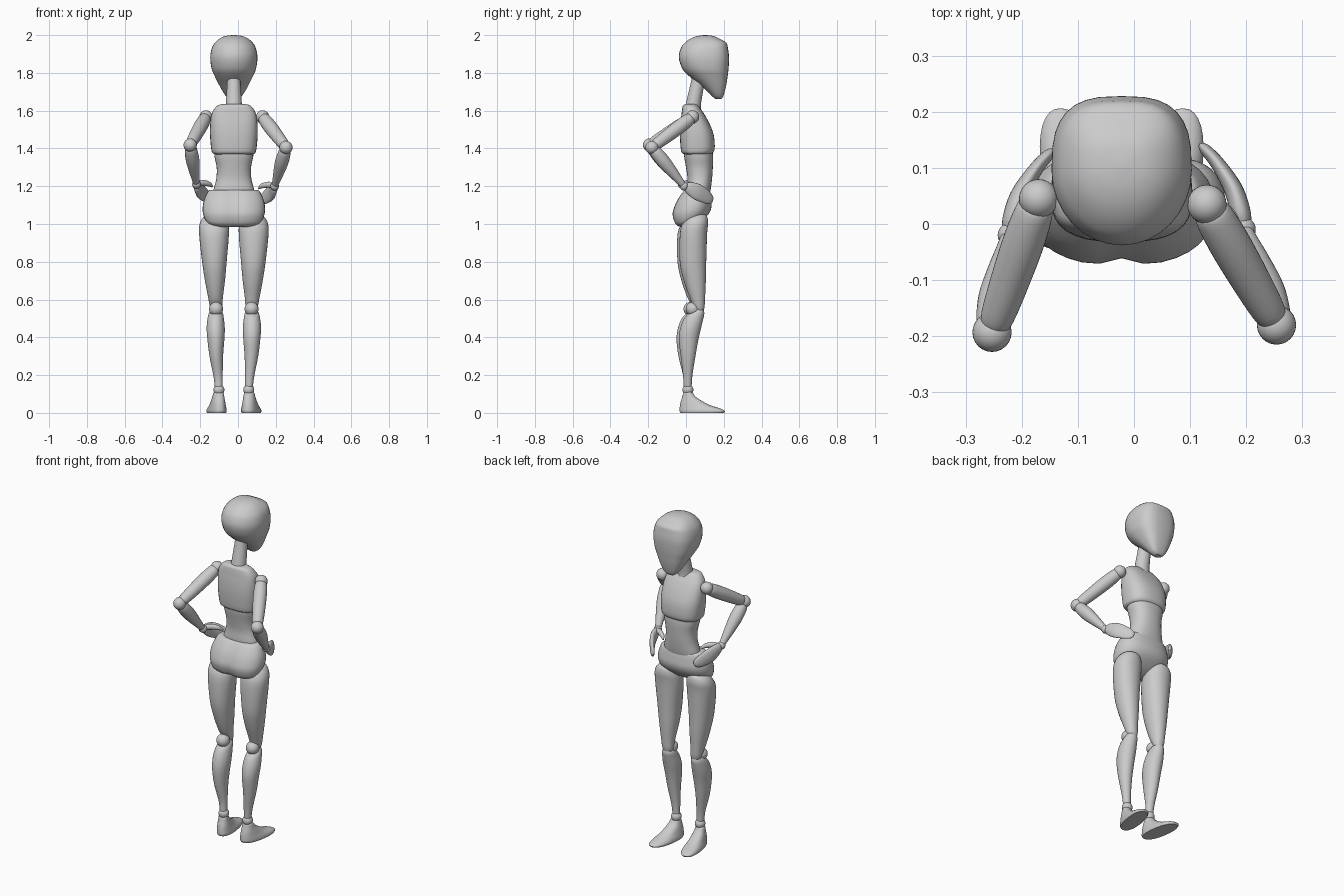
import bpy, bmesh, math
from mathutils import Vector

N = 32
CX = -0.022          # body symmetry plane


def smooth_rows(rows, k=4):
    """Catmull-Rom interpolation between profile rows"""
    out = []
    for i in range(len(rows) - 1):
        p0, p1 = rows[max(i - 1, 0)], rows[i]
        p2, p3 = rows[i + 1], rows[min(i + 2, len(rows) - 1)]
        for j in range(k):
            t = j / k
            out.append([0.5 * (2 * b + (c - a) * t + (2 * a - 5 * b + 4 * c - d) * t * t
                               + (3 * b - a - 3 * c + d) * t ** 3)
                        for a, b, c, d in zip(p0, p1, p2, p3)])
    out.append(list(rows[-1]))
    return out


def finish(name, bm):
    bmesh.ops.recalc_face_normals(bm, faces=bm.faces)
    me = bpy.data.meshes.new(name)
    bm.to_mesh(me)
    bm.free()
    ob = bpy.data.objects.new(name, me)
    bpy.context.collection.objects.link(ob)
    bpy.ops.object.select_all(action='DESELECT')
    ob.select_set(True)
    bpy.context.view_layer.objects.active = ob
    bpy.ops.object.shade_smooth_by_angle(angle=math.radians(40))
    return ob


def skin(name, rings):
    bm = bmesh.new()
    vs = [[bm.verts.new(p) for p in r] for r in rings]
    for a, b in zip(vs, vs[1:]):
        for i in range(N):
            j = (i + 1) % N
            bm.faces.new((a[i], a[j], b[j], b[i]))
    bm.faces.new(vs[0])
    bm.faces.new(vs[-1])
    return finish(name, bm)


def power(v, p):
    return math.copysign(abs(v) ** (2 / p), v)


def stack(name, rows, cx=CX, pf=2.3, pb=2.3, shear=0.0, cleft=0.0):
    """Horizontal sections: (z, half width, y back, y front, x offset)"""
    rings = []
    for z, hx, y0, y1, dx in smooth_rows([tuple(r) + (0,) * (5 - len(r)) for r in rows]):
        ring = []
        for i in range(N):
            a = 2 * math.pi * i / N
            c, s = math.cos(a), math.sin(a)
            p = pf if s > 0 else pb
            x = hx * power(c, p)
            y = (y0 + y1) / 2 + (y1 - y0) / 2 * power(s, p)
            if s < 0:
                y += cleft * math.exp(-(x / 0.03) ** 2)
            ring.append((cx + dx + x + shear * y, y, z))
        rings.append(ring)
    return skin(name, rings)


def tube(name, rows):
    """Sections along a path: (x, y, z, half thickness, half height)"""
    rows = smooth_rows(rows)
    pts = [Vector(r[:3]) for r in rows]
    rings = []
    for i, r in enumerate(rows):
        t = (pts[min(i + 1, len(pts) - 1)] - pts[max(i - 1, 0)]).normalized()
        u = t.cross(Vector((0, 0, 1))).normalized()
        v = u.cross(t)
        rings.append([pts[i] + u * r[3] * math.cos(2 * math.pi * k / N)
                      + v * r[4] * math.sin(2 * math.pi * k / N) for k in range(N)])
    return skin(name, rings)


def limb(name, a, b, prof):
    a, b = Vector(a), Vector(b)
    return tube(name, [tuple(a.lerp(b, t)) + (r, r) for t, r in prof])


def ball(name, c, r):
    bm = bmesh.new()
    bmesh.ops.create_uvsphere(bm, u_segments=24, v_segments=16, radius=r)
    bmesh.ops.translate(bm, verts=bm.verts, vec=c)
    return finish(name, bm)


# Head with flattened face mask
stack("head", [(1.662, .022, .155, .188), (1.675, .04, .14, .197), (1.70, .058, .115, .205),
               (1.74, .08, .07, .214), (1.78, .1, .02, .22), (1.82, .117, -.018, .225),
               (1.88, .125, -.038, .228), (1.93, .117, -.028, .222), (1.96, .1, -.006, .213),
               (1.982, .075, .025, .175), (1.995, .045, .06, .145), (2.0, .008, .095, .11)],
      pf=2.9, pb=2.0)
# Neck
stack("neck", [(1.60, .046, -.01, .08), (1.64, .042, 0, .08),
               (1.76, .035, .028, .1), (1.80, .034, .035, .105)], pf=2, pb=2)
# Rib cage
stack("chest", [(1.368, .095, .0, .12), (1.375, .112, -.02, .14), (1.40, .12, -.028, .152),
                (1.47, .126, -.032, .147), (1.53, .125, -.03, .125), (1.58, .118, -.024, .098),
                (1.61, .103, -.02, .077), (1.628, .085, -.015, .063), (1.635, .06, 0, .05)],
      pf=2.5, pb=2.8)
# Abdomen
stack("abdomen", [(1.42, .103, -.012, .135), (1.36, .103, -.01, .143), (1.30, .091, 0, .142),
                  (1.24, .093, .008, .138), (1.18, .108, .005, .13), (1.14, .115, .01, .12)])
# Pelvis
stack("pelvis", [(.985, .085, -.035, .03), (.992, .115, -.05, .045), (1.01, .143, -.065, .075),
                 (1.05, .162, -.075, .118), (1.09, .165, -.066, .135), (1.13, .157, -.048, .132),
                 (1.17, .139, -.02, .124), (1.18, .125, -.008, .115)], cleft=.014)

# Legs
for side, s in (("left", -1), ("right", 1)):
    k = -.012 if s < 0 else 0        # left leg bows slightly further back
    hip = CX + s * .105
    stack(side + "_thigh",
          [(1.055, .02, .04, .08, -s * .005), (1.045, .05, .012, .108, -s * .003),
           (1.01, .073, -.015, .117), (.95, .079, -.032 + k, .112),
           (.80, .065, -.033 + k, .107, -s * .002), (.70, .053, -.012 + k, .105, -s * .005),
           (.61, .039, .02 + k, .101, -s * .008), (.56, .032, .038, .098, -s * .011),
           (.53, .022, .05, .09, -s * .013)], cx=hip, pf=2.1, pb=2.1)
    ball(side + "_knee", (CX + s * .094, .036 + k, .55), .037)
    stack(side + "_calf",
          [(.555, .02, .05, .09, s * .002), (.53, .036, .02 + k, .097, s * .002),
           (.50, .043, -.01 + k, .092, s * .003), (.45, .048, -.03 + k, .08, s * .003),
           (.39, .045, -.038 + k, .066, s * .002), (.30, .036, -.028 + k, .05, 0),
           (.20, .025, -.016, .034, -s * .009), (.14, .021, -.012, .03, -s * .013)],
          cx=CX + s * .093, pf=2, pb=2)
    ball(side + "_ankle", (CX + s * .079, .01, .122), .029)
    stack(side + "_foot",
          [(0, .047, -.03, .2), (.01, .05, -.034, .206), (.022, .048, -.034, .185),
           (.04, .042, -.032, .13), (.06, .037, -.028, .09), (.085, .031, -.02, .052),
           (.105, .027, -.014, .036), (.112, .018, -.005, .025)],
          cx=CX + s * .08, shear=s * .14)

# Arms, hands resting on the hips
arms = {
    "left": ((-.17, .045, 1.567), (-.253, -.193, 1.418), (-.22, -.02, 1.21)),
    "right": ((.13, .035, 1.567), (.254, -.18, 1.405), (.194, -.01, 1.20)),
}
for side, (sh, el, wr) in arms.items():
    d = 1 if side == "left" else -1   # direction toward the body
    ball(side + "_shoulder", sh, .035)
    ball(side + "_elbow", el, .035)
    ball(side + "_wrist", wr, .023)
    limb(side + "_upper_arm", sh, el, [(.03, .022), (.08, .033), (.3, .037), (.6, .035),
                                       (.88, .03), (.96, .022)])
    limb(side + "_forearm", el, wr, [(.04, .022), (.12, .032), (.35, .036), (.6, .03),
                                     (.85, .021), (.97, .017)])
    x, y, z = wr
    tube(side + "_hand", [(x, y + .005, z, .012, .016), (x + d * .003, y + .025, z - .008, .018, .032),
                          (x + d * .016, y + .07, z - .03, .017, .043),
                          (x + d * .043, y + .115, z - .055, .013, .037),
                          (x + d * .066, y + .142, z - .072, .01, .025),
                          (x + d * .075, y + .15, z - .078, .004, .008)])
    tube(side + "_thumb", [(x + d * .003, y + .012, z, .012, .014),
                           (x + d * .03, y + .03, z + .008, .014, .016),
                           (x + d * .065, y + .052, z + .002, .012, .013),
                           (x + d * .085, y + .07, z - .012, .004, .005)])
